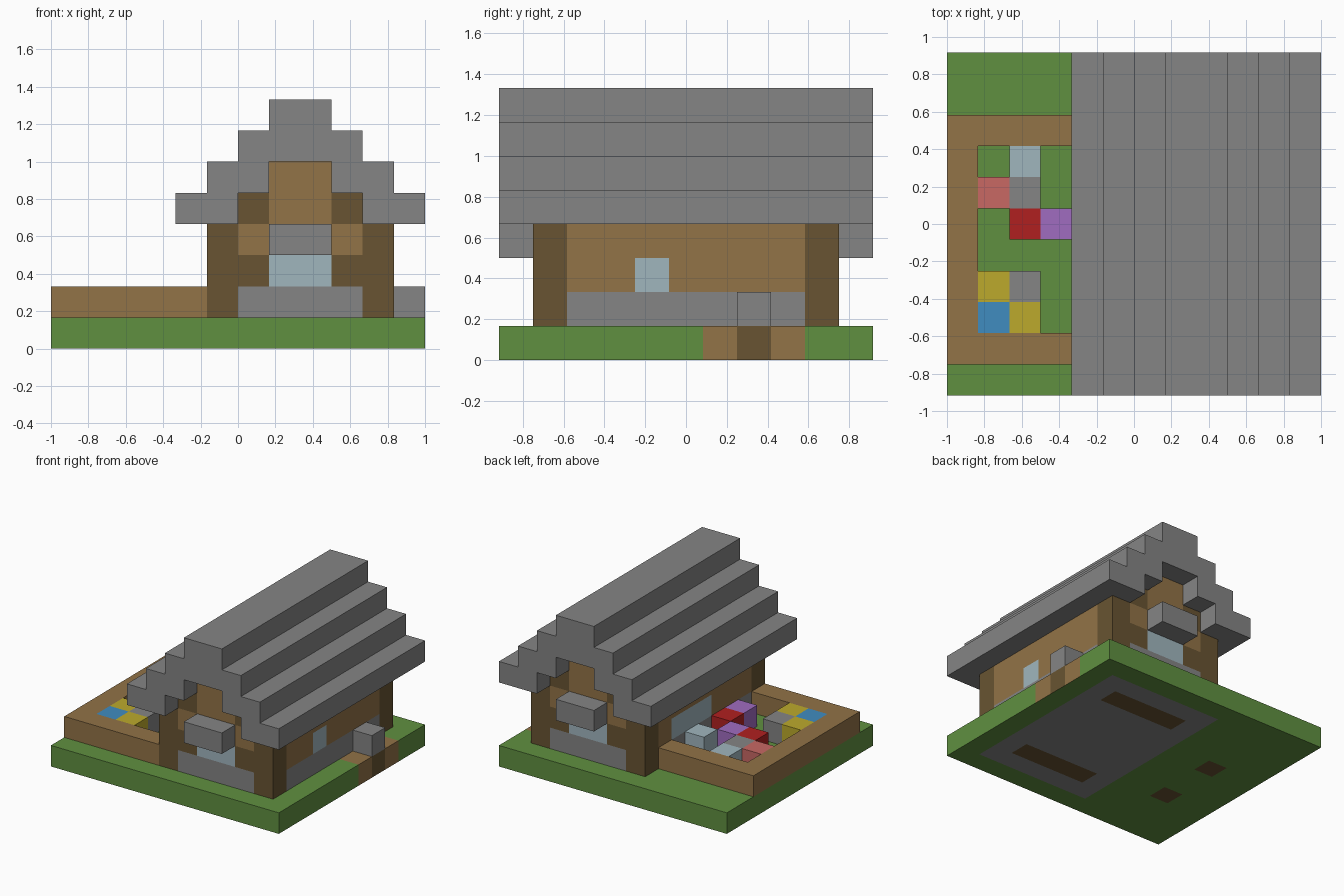
import bpy, bmesh
from itertools import product
from mathutils import Vector

if "Cube" in bpy.data.objects:
    bpy.data.objects.remove(bpy.data.objects["Cube"])

U = 1 / 6                                # block size
ORIGIN = Vector((-1, -5.5 * U, 0))       # corner of the 12 x 11 block plot


def linear(c):
    c /= 255
    return c / 12.92 if c <= 0.04045 else ((c + 0.055) / 1.055) ** 2.4


def material(name, *rgb):
    m = bpy.data.materials.new(name)
    m.use_nodes = True
    col = [linear(c) for c in rgb] + [1]
    m.diffuse_color = col
    bsdf = next(n for n in m.node_tree.nodes if n.type == "BSDF_PRINCIPLED")
    bsdf.inputs["Base Color"].default_value = col
    bsdf.inputs["Roughness"].default_value = 0.9
    return m


MATS = {
    "grass": material("grass_green", 96, 144, 64),
    "wood": material("light_wood", 146, 115, 71),
    "dark": material("dark_wood", 104, 84, 50),
    "stone": material("stone_grey", 133, 133, 133),
    "glass": material("pale_blue", 160, 182, 190),
    "red": material("flower_red", 176, 32, 32),
    "purple": material("flower_purple", 160, 108, 192),
    "pink": material("flower_pink", 200, 104, 100),
    "yellow": material("flower_yellow", 188, 170, 44),
    "blue": material("flower_blue", 64, 140, 192),
}


def box(x, y, z):
    """Set of cells; each argument is an inclusive (first, last) range."""
    return set(product(*(range(a, b + 1) for a, b in (x, y, z))))


def build(name, cells, paint):
    """Skin a set of block cells; paint is a colour or a rule(cell, direction)."""
    rule = paint if callable(paint) else lambda c, d: paint
    bm = bmesh.new()
    used = []
    for cell in sorted(cells):
        for axis, side in product(range(3), (-1, 1)):
            d = [0, 0, 0]
            d[axis] = side
            if tuple(a + b for a, b in zip(cell, d)) in cells:
                continue
            n, s = Vector(d), Vector((0, 0, 0))
            s[(axis + 1) % 3] = 0.5
            t = n.cross(s)
            mid = Vector(cell) + Vector((0.5, 0.5, 0.5)) + n / 2
            ring = [mid + s + t, mid - s + t, mid - s - t, mid + s - t]
            f = bm.faces.new([bm.verts.new(ORIGIN + p * U) for p in ring])
            key = rule(cell, d)
            if key not in used:
                used.append(key)
            f.material_index = used.index(key)
    bmesh.ops.remove_doubles(bm, verts=bm.verts, dist=0.001)
    bmesh.ops.recalc_face_normals(bm, faces=bm.faces)
    bmesh.ops.dissolve_limit(bm, angle_limit=0.01, verts=bm.verts,
                             edges=bm.edges, delimit={"MATERIAL"})
    me = bpy.data.meshes.new(name)
    bm.to_mesh(me)
    bm.free()
    for key in used:
        me.materials.append(MATS[key])
    ob = bpy.data.objects.new(name, me)
    bpy.context.collection.objects.link(ob)
    return ob


# Lawn slab with a path on the right edge and a stone foundation underneath
def ground_paint(cell, d):
    x, y, z = cell
    if d[2] < 0:
        if (x == 2 and y in (3, 6)) or (6 <= x <= 9 and y in (2, 8)):
            return "dark"
        return "stone" if 5 <= x <= 10 and 1 <= y <= 9 else "grass"
    if x == 11 and 6 <= y <= 8:
        return "dark" if y == 7 else "wood"
    return "grass"


build("lawn", box((0, 11), (0, 10), (0, 0)), ground_paint)


# House: walls plus stepped gables, painted by wall and height
def house_paint(cell, d):
    x, y, z = cell
    if d[1]:                                   # front and back
        if x in (5, 10):
            return "dark"
        if z == 1:
            return "stone"
        if x in (7, 8):
            return "glass" if z == 2 else "wood"
        return "wood" if z == 3 else "dark"
    if d[0] and z < 4:                         # long sides
        if y in (1, 9):
            return "dark"
        if z == 1:
            return "stone"
        window = y == 4 if d[0] > 0 else 5 <= y <= 7
        return "glass" if window and z == 2 else "wood"
    return "wood"


house = (box((5, 10), (1, 9), (1, 3)) | box((6, 9), (1, 9), (4, 4))
         | box((7, 8), (1, 9), (5, 5)))
build("house_walls", house, house_paint)

# Stepped roof: each layer moves one block inward on both sides
roof = box((7, 8), (0, 10), (7, 7))
for i in range(3):
    roof |= box((4 + i, 5 + i), (0, 10), (4 + i, 4 + i))
    roof |= box((10 - i, 11 - i), (0, 10), (4 + i, 4 + i))
build("stepped_roof", roof, "stone")

# Window awnings and side step
for name, y in (("front_awning", 0), ("back_awning", 10)):
    build(name, box((7, 8), (y, y), (3, 3)), "stone")
build("side_step", {(11, 7, 1)}, "stone")

# Raised garden border
border = (box((0, 0), (1, 8), (1, 1)) | box((0, 4), (1, 1), (1, 1))
          | box((0, 4), (8, 8), (1, 1)))
build("garden_border", border, "wood")

# Flower and stone blocks in the garden
beds = {
    "glass": [(2, 7), (4, 6)],
    "pink": [(1, 6)],
    "stone": [(2, 6), (2, 3)],
    "red": [(2, 5), (4, 4)],
    "purple": [(3, 5), (4, 3)],
    "yellow": [(1, 3), (2, 2)],
    "blue": [(1, 2)],
}
for colour, spots in beds.items():
    for i, (x, y) in enumerate(spots, 1):
        build(f"garden_block_{colour}_{i}", {(x, y, 1)}, colour)
